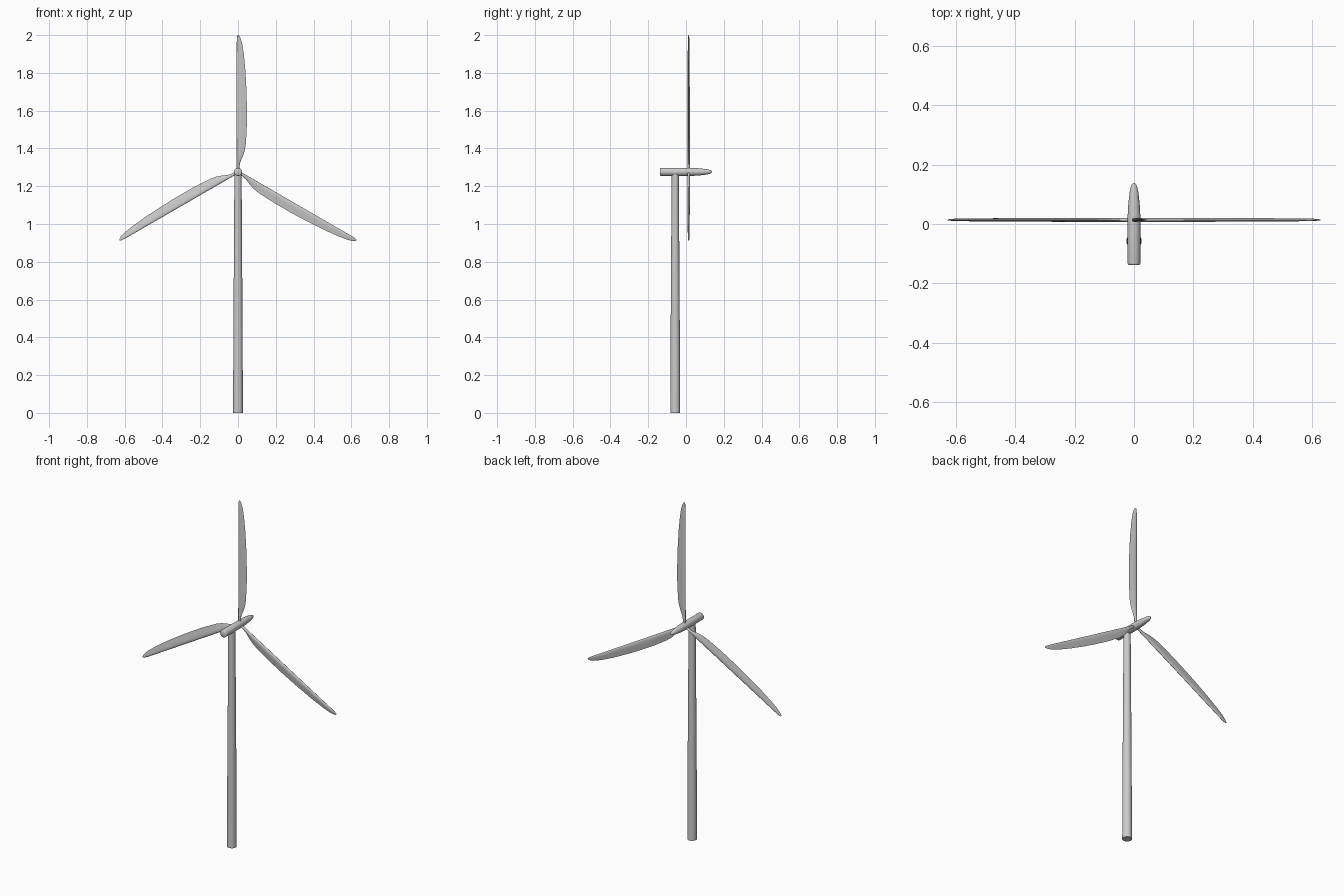
import bpy, bmesh, math
from mathutils import Matrix, Vector

if "Cube" in bpy.data.objects:
    bpy.data.objects.remove(bpy.data.objects["Cube"])

HUB = Vector((0, 0.014, 1.276))

paint = bpy.data.materials.new("light_grey_paint")
paint.diffuse_color = (0.6, 0.6, 0.6, 1)
paint.use_nodes = True
paint.node_tree.nodes["Principled BSDF"].inputs["Base Color"].default_value = paint.diffuse_color


def loft(name, rings, matrix=None):
    """Skin a list of equal-length point rings, capped at both ends."""
    bm = bmesh.new()
    loops = [[bm.verts.new(p) for p in ring] for ring in rings]
    n = len(loops[0])
    for a, b in zip(loops, loops[1:]):
        for i in range(n):
            j = (i + 1) % n
            bm.faces.new((a[i], a[j], b[j], b[i]))
    bm.faces.new(loops[0][::-1])
    bm.faces.new(loops[-1])
    bmesh.ops.recalc_face_normals(bm, faces=bm.faces)
    mesh = bpy.data.meshes.new(name)
    bm.to_mesh(mesh)
    bm.free()
    mesh.materials.append(paint)
    ob = bpy.data.objects.new(name, mesh)
    bpy.context.collection.objects.link(ob)
    if matrix is not None:
        ob.matrix_world = matrix
    bpy.ops.object.select_all(action='DESELECT')
    ob.select_set(True)
    bpy.context.view_layer.objects.active = ob
    bpy.ops.object.shade_smooth_by_angle(angle=math.radians(40))
    return ob


def turned(name, profile, matrix, sides=32):
    """Round part from (radius, height) pairs along local z."""
    angles = [2 * math.pi * i / sides for i in range(sides)]
    loft(name, [[(r * math.cos(a), r * math.sin(a), h) for a in angles]
                for r, h in profile], matrix)


# Tapered tower
turned("tower", [(0.026, 0), (0.0245, 0.4), (0.019, 1.265)],
       Matrix.Translation((0, -0.057, 0)))

# Nacelle and spinner lie along +y
along_y = Matrix.Translation((0, 0, HUB.z)) @ Matrix.Rotation(-math.pi / 2, 4, 'X')
turned("nacelle", [(0.018, -0.138), (0.0205, -0.136), (0.0215, -0.132),
                   (0.0215, 0.0)], along_y)
turned("spinner", [(0.0215, 0.0), (0.0212, 0.03), (0.0198, 0.06), (0.0172, 0.085),
                   (0.0145, 0.108), (0.011, 0.124), (0.007, 0.134),
                   (0.003, 0.138), (0.0005, 0.1385)], along_y)

# Blade stations: span, straight edge x, curved edge x, half thickness, taper
STATIONS = [
    (0.000, -0.007, 0.007, 0.007, 0.0),
    (0.030, -0.007, 0.008, 0.007, 0.0),
    (0.055, -0.007, 0.013, 0.007, 0.3),
    (0.085, -0.007, 0.026, 0.007, 0.8),
    (0.115, -0.007, 0.036, 0.007, 1.0),
    (0.150, -0.007, 0.042, 0.007, 1.2),
    (0.250, -0.007, 0.047, 0.0068, 1.2),
    (0.350, -0.007, 0.047, 0.0065, 1.2),
    (0.450, -0.007, 0.044, 0.006, 1.2),
    (0.550, -0.007, 0.038, 0.0055, 1.2),
    (0.630, -0.007, 0.030, 0.005, 1.2),
    (0.680, -0.007, 0.022, 0.0045, 1.1),
    (0.710, -0.006, 0.013, 0.0035, 0.8),
    (0.724, -0.003, 0.004, 0.0015, 0.3),
]


def section(z, x0, x1, half, taper, n=20):
    """Round leading edge thinning towards the trailing edge."""
    pts = []
    for i in range(n):
        a = 2 * math.pi * i / n
        u = (1 - math.cos(a)) / 2
        y = half * math.sin(a) * (1 - 0.9 * u) ** taper * (1 + 0.45 * taper)
        pts.append((x0 + (x1 - x0) * u, y, z))
    return pts


# Three blades around the hub
for k in range(3):
    loft(f"blade_{k + 1}", [section(*s) for s in STATIONS],
         Matrix.Translation(HUB) @ Matrix.Rotation(k * 2 * math.pi / 3, 4, 'Y'))
